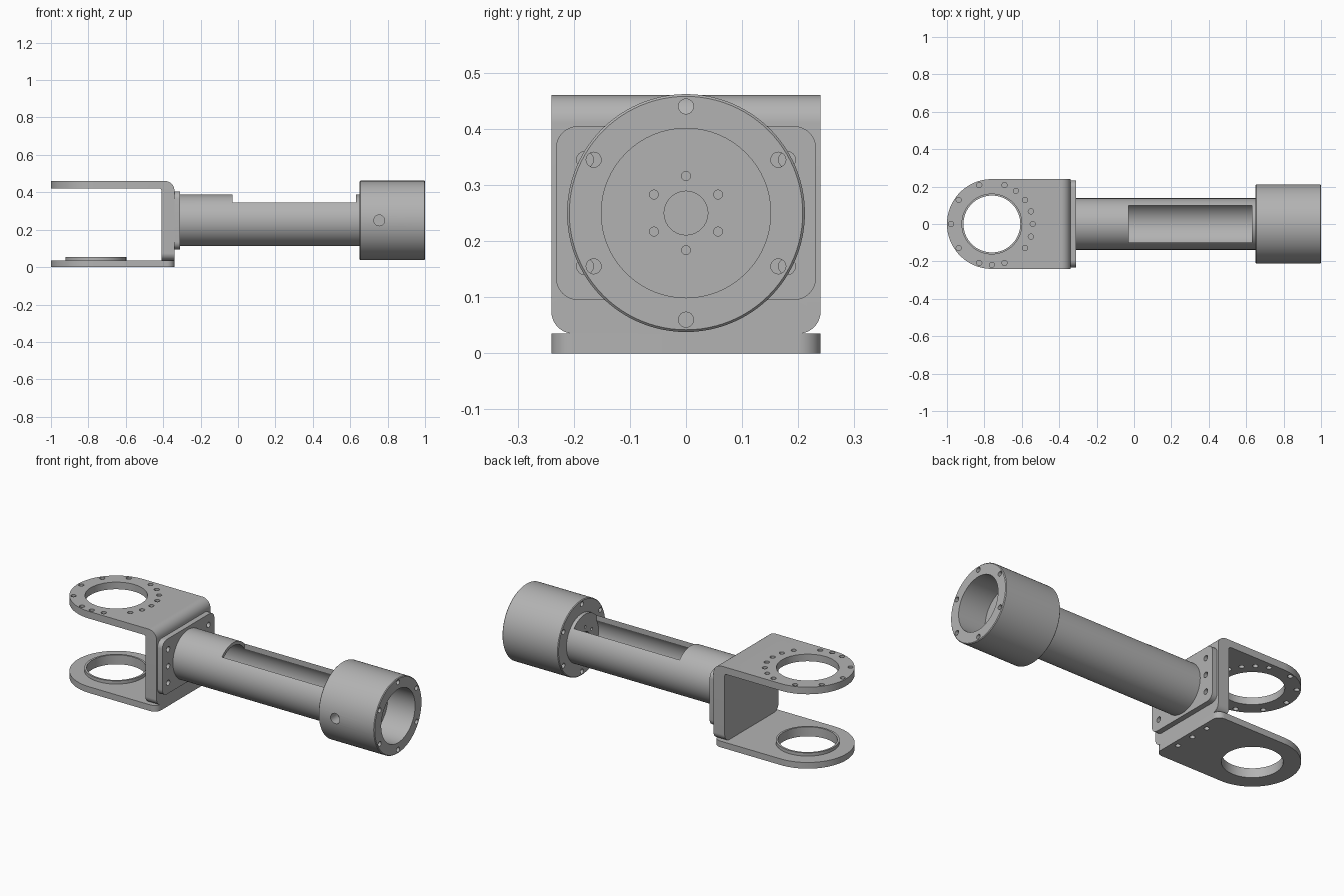
import bpy, bmesh
from math import pi, cos, sin, radians, tan
from mathutils import Vector

cube = bpy.data.objects.get("Cube")
if cube:
    bpy.data.objects.remove(cube, do_unlink=True)

grey = bpy.data.materials.new("machined grey")
grey.use_nodes = True
grey.diffuse_color = (0.45, 0.45, 0.45, 1)
grey.node_tree.nodes["Principled BSDF"].inputs["Base Color"].default_value = grey.diffuse_color

AXES = {"x": lambda u, v, w: (w, u, v),
        "y": lambda u, v, w: (u, w, v),
        "z": lambda u, v, w: (u, v, w)}
MID = 0.25       # height of the tube axis
EYE = -0.76      # x of the eye centres


def circle(u, v, r, n=24):
    return [(u + r * cos(2 * pi * i / n), v + r * sin(2 * pi * i / n)) for i in range(n)]


def rounded(corners, steps=16):
    """Outline from (u, v, radius) right-angled corners, with arcs."""
    out = []
    for i, (u, v, r) in enumerate(corners):
        p = Vector((u, v))
        if r == 0:
            out.append((u, v))
            continue
        a = (Vector(corners[i - 1][:2]) - p).normalized() * r
        b = (Vector(corners[(i + 1) % len(corners)][:2]) - p).normalized() * r
        for k in range(steps + 1):
            t = pi / 2 * k / steps
            q = p + a + b - b * cos(t) - a * sin(t)
            out.append((q.x, q.y))
    # drop points where two arcs meet
    return [p for i, p in enumerate(out) if (Vector(p) - Vector(out[i - 1])).length > 1e-5]


def prism(name, outlines, axis, lo, hi):
    """Extrude one or more outlines along an axis."""
    bm = bmesh.new()
    for pts in outlines:
        ends = [[bm.verts.new(AXES[axis](u, v, w)) for u, v in pts] for w in (lo, hi)]
        bm.faces.new(ends[0])
        bm.faces.new(ends[1])
        n = len(pts)
        for i in range(n):
            j = (i + 1) % n
            bm.faces.new((ends[0][i], ends[0][j], ends[1][j], ends[1][i]))
    bmesh.ops.recalc_face_normals(bm, faces=bm.faces)
    mesh = bpy.data.meshes.new(name)
    bm.to_mesh(mesh)
    bm.free()
    mesh.materials.append(grey)
    obj = bpy.data.objects.new(name, mesh)
    bpy.context.collection.objects.link(obj)
    return obj


def select(obj):
    bpy.ops.object.select_all(action="DESELECT")
    obj.select_set(True)
    bpy.context.view_layer.objects.active = obj


def combine(obj, other, operation="DIFFERENCE"):
    mod = obj.modifiers.new("shape", "BOOLEAN")
    mod.operation, mod.solver, mod.object = operation, "EXACT", other
    select(obj)
    bpy.ops.object.modifier_apply(modifier=mod.name)
    bpy.data.objects.remove(other, do_unlink=True)


def drill(obj, outlines, axis, lo, hi):
    combine(obj, prism("cutter", outlines, axis, lo, hi))


def ring(u, v, radius, hole, angles):
    return [circle(u + radius * cos(radians(a)), v + radius * sin(radians(a)), hole, 16)
            for a in angles]


def finish(obj):
    select(obj)
    bpy.ops.object.shade_smooth_by_angle(angle=radians(30))


def plan(corner):
    return rounded([(-1, -0.24, 0.24), (-0.34, -0.24, corner),
                    (-0.34, 0.24, corner), (-1, 0.24, 0.24)], 24)


# Bent bracket: upper eye plate and upright in one piece
bracket = prism("bent_bracket", [rounded([
    (-1, 0.42, 0), (-0.41, 0.42, 0.01), (-0.41, 0.035, 0),
    (-0.34, 0.035, 0), (-0.34, 0.46, 0.05), (-1, 0.46, 0)])], "y", -0.3, 0.3)
combine(bracket, prism("cutter", [plan(0)], "z", -0.1, 0.6), "INTERSECT")
combine(bracket, prism("cutter", [rounded([
    (-0.24, 0.035, 0.04), (0.24, 0.035, 0.04), (0.24, 0.6, 0), (-0.24, 0.6, 0)])],
    "x", -1.2, 0), "INTERSECT")
bolt_angles = list(range(0, 360, 36)) + [18, 54, -18, -90]
drill(bracket, [circle(EYE, 0, 0.16, 64)] + ring(EYE, 0, 0.219, 0.014, bolt_angles),
      "z", 0.4, 0.5)
finish(bracket)

# Lower eye plate with its raised collar
plate = prism("lower_eye_plate", [plan(0.04)], "z", 0, 0.035)
drill(plate, [circle(EYE, 0, 0.152, 64)]
      + [circle(-0.375, y, 0.014, 16) for y in (-0.11, 0, 0.11)], "z", -0.1, 0.1)
finish(plate)
collar = prism("eye_collar", [circle(EYE, 0, 0.163, 64)], "z", 0.035, 0.053)
drill(collar, [circle(EYE, 0, 0.152, 64)], "z", 0, 0.1)
finish(collar)

# Mounting flange with two columns of bolt holes
flange = prism("mounting_flange", [rounded([
    (-0.232, 0.095, 0.04), (0.232, 0.095, 0.04),
    (0.232, 0.405, 0.04), (-0.232, 0.405, 0.04)], 8)], "x", -0.34, -0.31)
drill(flange, [circle(s * 0.18, MID + h, 0.015, 16) for s in (-1, 1) for h in (-0.095, 0, 0.095)],
      "x", -0.4, -0.2)
finish(flange)

# Hollow tube with an access slot on top
tube = prism("tube", [circle(0, MID, 0.138, 64)], "x", -0.31, 0.65)
drill(tube, [circle(0, MID, 0.12, 64)], "x", -0.305, 0.63)
drill(tube, [[(-0.03, -0.1), (0.63, -0.1), (0.63, 0.1), (-0.03, 0.1)]], "z", MID, 0.5)
inner_holes = [circle(0, MID, 0.039, 32)] + ring(0, MID, 0.066, 0.008, range(30, 390, 60))
drill(tube, inner_holes, "x", 0.6, 0.7)
finish(tube)

# Cylindrical head: bored front, bolt circle, side hole
head = prism("head", [circle(0, MID, 0.212, 96)], "x", 0.65, 1)
bevel = head.modifiers.new("edge", "BEVEL")
bevel.width, bevel.segments, bevel.angle_limit = 0.004, 1, radians(40)
select(head)
bpy.ops.object.modifier_apply(modifier=bevel.name)
drill(head, [circle(0, MID, 0.151, 64)], "x", 0.83, 1.1)
drill(head, inner_holes + ring(0, MID, 0.19, 0.0135, range(30, 390, 60)), "x", 0.6, 1.1)
drill(head, [circle(0.755, MID, 0.029, 24)], "y", -0.3, -0.15)
finish(head)
